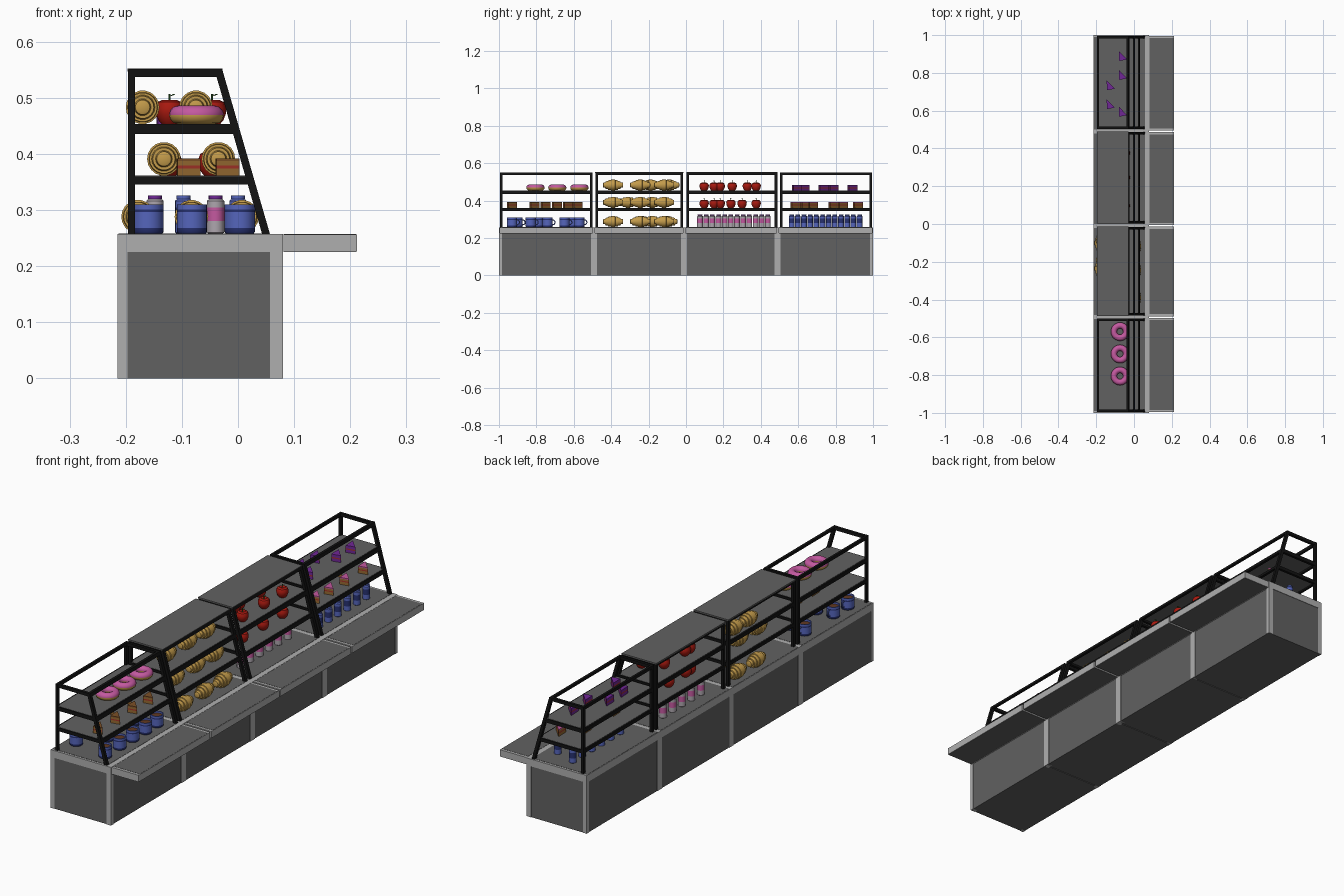
import bpy, bmesh, math
from mathutils import Matrix

if "Cube" in bpy.data.objects:
    bpy.data.objects.remove(bpy.data.objects["Cube"])

MATS = {}
COL = dict(dark=(.12, .12, .12), light=(.43, .43, .43), black=(.006, .006, .006),
           blue=(.09, .13, .5), navy=(.02, .03, .16), coffee=(.12, .04, .015),
           crust=(.55, .33, .07), crust_dark=(.32, .17, .03), pink=(.55, .1, .35),
           red=(.4, .01, .005), leaf=(.03, .12, .02), can=(.42, .38, .42),
           purple=(.16, .02, .3), cake=(.3, .14, .03), cherry=(.35, .03, .02), brown=(.2, .08, .02))


def mat(name):
    if name not in MATS:
        MATS[name] = bpy.data.materials.new(name)
        MATS[name].diffuse_color = (*COL[name], 1)
    return MATS[name]


def finish(name, bm, mats, smooth=False):
    bmesh.ops.recalc_face_normals(bm, faces=bm.faces)
    me = bpy.data.meshes.new(name)
    bm.to_mesh(me)
    bm.free()
    for m in mats:
        me.materials.append(mat(m))
    if smooth:
        me.shade_smooth()
        me.set_sharp_from_angle(angle=math.radians(35))
    return me


def loft(bm, rings, ids):
    """Skin rings; ids = material index per band, ends are capped."""
    vs = [[bm.verts.new(p) for p in r] for r in rings]
    n = len(vs[0])
    for a, b, i in zip(vs, vs[1:], ids):
        for k in range(n):
            bm.faces.new((a[k], a[(k + 1) % n], b[(k + 1) % n], b[k])).material_index = i
    bm.faces.new(vs[0]).material_index = ids[0]
    bm.faces.new(vs[-1]).material_index = ids[-1]
    return bm


def lathe(bm, profile, ids, n=20):
    ring = lambda r, z: [(r * math.cos(2 * math.pi * k / n), r * math.sin(2 * math.pi * k / n), z) for k in range(n)]
    return loft(bm, [ring(r, z) for r, z in profile], ids)


def torus(bm, R, r, n=24, m=12, rot=Matrix()):
    c = math.cos
    s = math.sin
    g = [[bm.verts.new(rot @ Matrix.Translation((
        (R + r * c(2 * math.pi * j / m)) * c(2 * math.pi * i / n),
        (R + r * c(2 * math.pi * j / m)) * s(2 * math.pi * i / n),
        r * s(2 * math.pi * j / m))).translation) for j in range(m)] for i in range(n)]
    return [bm.faces.new((g[i][j], g[(i + 1) % n][j], g[(i + 1) % n][(j + 1) % m], g[i][(j + 1) % m]))
            for i in range(n) for j in range(m)]


def put(name, me, locs):
    for p in locs:
        ob = bpy.data.objects.new(name, me)
        ob.location = p
        bpy.context.collection.objects.link(ob)


def extrude_y(bm, pts, y0, y1):
    loft(bm, [[(x, y, z) for x, z in pts] for y in (y0, y1)], [0])


def box(bm, x0, x1, y0, y1, z0, z1):
    extrude_y(bm, [(x0, z0), (x1, z0), (x1, z1), (x0, z1)], y0, y1)


def front_x(z):  # outer face of the leaning front posts
    return .057 - .29 * (z - .257)


# cabinets and display racks, one per module
BODIES = [(-1, -.493), (-.493, -.01), (-.01, .49), (.49, 1)]
RACKS = [(-.995, -.5), (-.485, -.015), (.003, .488), (.502, .995)]
T = .014
for i, ((a, b), (c, d)) in enumerate(zip(BODIES, RACKS)):
    bm = bmesh.new()
    box(bm, -.213, .078, a + .002, b - .002, 0, .23)
    put("cabinet_panels", finish("cabinet_panels", bm, ["dark"]), [(0, 0, 0)])
    bm = bmesh.new()
    for x0, x1 in ((-.215, -.197), (.057, .08)):
        box(bm, x0, x1, a, a + .016, 0, .225)
        box(bm, x0, x1, b - .016, b, 0, .225)
    box(bm, -.215, .08, a, b, .225, .257)
    box(bm, .08, .212, a + .004, b - .004, .226, .256)
    put("cabinet_trim", finish("cabinet_trim", bm, ["light"]), [(0, 0, 0)])
    bm = bmesh.new()
    box(bm, -.213, .057, a + .01, b - .01, .256, .258)
    box(bm, .082, .21, a + .016, b - .016, .2555, .2568)
    box(bm, .082, .21, a + .006, b - .006, .2255, .2268)
    put("counter_surfaces", finish("counter_surfaces", bm, ["dark"]), [(0, 0, 0)])

    # black rack: posts, then a rail loop at each level
    bm = bmesh.new()
    for y in (c, d - T):
        box(bm, -.196, -.184, y, y + T, .257, .55)
        f0, f1 = front_x(.257), front_x(.55)
        extrude_y(bm, [(f0 - T, .257), (f0, .257), (f1, .55), (f1 - T, .55)], y, y + T)
    for z0, z1 in ((.345, .36), (.435, .452), (.537, .551)):
        f = front_x((z0 + z1) / 2)
        for y in (c, d - T):
            box(bm, -.195, f - .003, y + .001, y + T - .001, z0, z1)
        box(bm, -.195, -.185, c, d, z0, z1)
        extrude_y(bm, [(front_x(z0) - .012, z0), (front_x(z0), z0), (front_x(z1), z1), (front_x(z1) - .012, z1)], c, d)
    put("rack_frame", finish("rack_frame", bm, ["black"]), [(0, 0, 0)])
    bm = bmesh.new()
    for z in (.36, .452):
        box(bm, -.188, front_x(z) - .006, c + .005, d - .005, z - .008, z + .001)
    if i in (1, 2):
        box(bm, -.197, -.028, c - .001, d + .001, .547, .552)
    put("rack_shelves", finish("rack_shelves", bm, ["dark"]), [(0, 0, 0)])

L0, L1, L2 = .258, .361, .453

# mugs
bm = bmesh.new()
lathe(bm, [(.025, 0), (.027, .003), (.027, .01), (.027, .038), (.027, .043), (.027, .052), (.023, .052), (.023, .044), (.022, .044)],
      [1, 1, 0, 1, 0, 0, 0, 2])
hm = Matrix.Translation((0, .027, .026)) @ Matrix.Rotation(math.pi / 2, 4, 'Y')
torus(bm, .013, .003, 14, 6, hm)
put("mug", finish("mug", bm, ["blue", "navy", "coffee"], True),
    [(.003, y, L0) for y in (-.93, -.83, -.74, -.65, -.57)] +
    [(-.082, -.79, L0), (-.082, -.61, L0), (-.16, -.9, L0), (-.16, -.8, L0), (-.16, -.6, L0)])

# donuts
bm = bmesh.new()
for f in torus(bm, .0325, .0165):
    f.material_index = int(f.calc_center_median().z > .002)
put("donut", finish("donut", bm, ["crust", "pink"], True), [(-.074, y, L2 + .0165) for y in (-.805, -.688, -.57)])

# croissants: stepped spindles lying along y
half = [(.008, -.054), (.013, -.052), (.015, -.04), (.020, -.04), (.022, -.026), (.026, -.026), (.027, -.012), (.030, -.011)]
prof = half + [(r, -z) for r, z in reversed(half)]
bm = lathe(bmesh.new(), prof, [i % 2 for i in range(len(prof) - 1)], 18)
bm.transform(Matrix.Rotation(math.pi / 2, 4, 'X'))
for f in bm.faces:
    f.material_index = 1 if abs(f.normal.y) > .95 else 0
put("croissant", finish("croissant", bm, ["crust", "crust_dark"], True),
    [(x, y, z + .03) for z, front, back, yb in ((L0, .007, -.178, (-.235, -.1)), (L1, -.035, -.132, (-.31, -.18)),
                                                (L2, -.075, -.17, (-.19, -.09)))
     for x, ys in ((front, (-.39, -.245, -.117)), (back, yb)) for y in ys] + [(-.083, -.18, L0 + .03)])

# apples with stem and leaf
bm = lathe(bmesh.new(), [(.01, .002), (.014, 0), (.02, .007), (.0245, .019), (.025, .029), (.021, .039), (.013, .043), (.006, .041), (.002, .037)],
           [0] * 8, 16)
lathe(bm, [(.0015, .036), (.002, .054)], [1], 6)
leaf = [bm.verts.new(p) for p in ((0, 0, .049), (.006, .004, .054), (.011, 0, .053), (.006, -.004, .052))]
bm.faces.new(leaf).material_index = 1
put("apple", finish("apple", bm, ["red", "leaf"], True),
    [(x, y, z) for z, xb, yf, yb in ((L1, -.125, (.097, .24, .375), (.15, .183, .3)), (L2, -.122, (.097, .247, .375), (.15, .183, .328)))
     for x, ys in ((-.046, yf), (xb, yb)) for y in ys])

# drink cans and bottles in two staggered rows
shape = [(.013, 0), (.0155, .002), (.0155, .022), (.0155, .046), (.0155, .058), (.011, .062), (.0125, .062), (.0125, .068)]
for name, mats, y0, front, back in (("can", ["can", "pink", "purple"], .075, -.04, -.148),
                                   ("bottle", ["blue", "navy", "blue"], .565, 0, -.097)):
    bm = lathe(bmesh.new(), shape, [0, 0, 1, 0, 0, 2, 2], 14)
    put(name, finish(name, bm, mats, True),
        [(front, y0 + .066 * k, L0) for k in range(6)] + [(back, y0 + .033 + .066 * k, L0) for k in range(6)])

# cake slices: layered triangular wedges
tri = [(-.02, .026), (-.018, -.027), (.023, -.019)]


def slice_mesh(name, mats):
    rings = [[(x, y, z) for x, y in tri] for z in (0, .013, .018, .026, .031)]
    return finish(name, loft(bmesh.new(), rings, [0, 1, 0, 2]), mats)


put("cake_slice", slice_mesh("cake_slice", ["cake", "cherry", "brown"]),
    [(-.02, y, L1) for y in (-.93, -.81, -.69, -.58)] + [(-.09, y, L1) for y in (-.75, -.63)])
put("iced_slice", slice_mesh("iced_slice", ["cake", "cherry", "pink"]),
    [(-.02, y, L1) for y in (.585, .68, .79, .92)] + [(-.09, y, L1) for y in (.64, .84)])
put("berry_slice", slice_mesh("berry_slice", ["purple", "cherry", "purple"]),
    [(-.06, y, L2) for y in (.595, .79, .89)] + [(-.125, y, L2) for y in (.635, .735)])

for m in bpy.data.materials:
    if m.users and not m.is_grease_pencil:
        m.use_nodes = True
        m.node_tree.nodes["Principled BSDF"].inputs["Base Color"].default_value = m.diffuse_color
